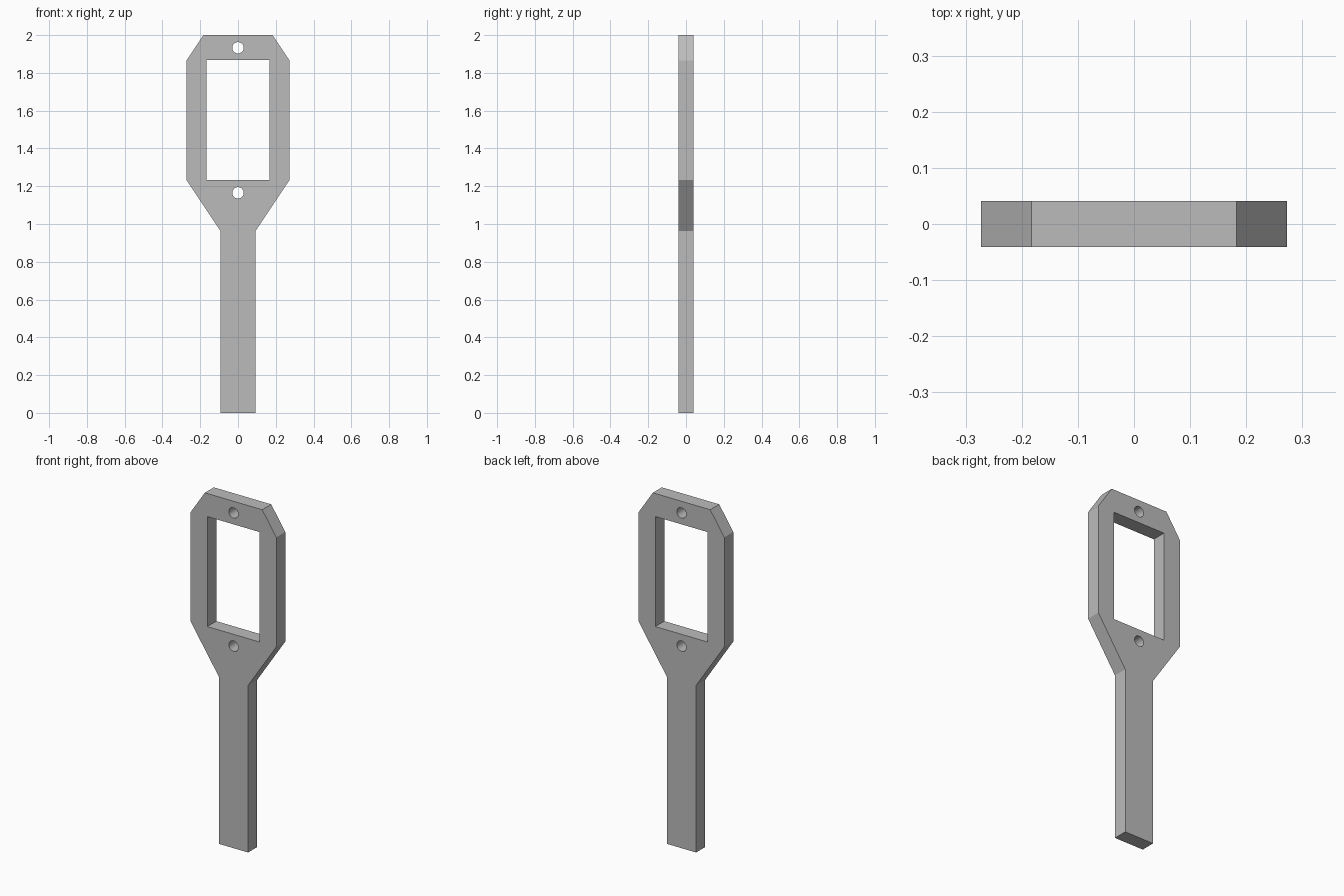
import bpy
import bmesh
from math import cos, sin, pi, radians
from mathutils import Matrix

if "Cube" in bpy.data.objects:
    bpy.data.objects.remove(bpy.data.objects["Cube"], do_unlink=True)

HALF_THICKNESS = 0.041

grey = bpy.data.materials.new("plain grey")
grey.use_nodes = True
colour = (0.5, 0.5, 0.5, 1)
grey.diffuse_color = colour
grey.node_tree.nodes["Principled BSDF"].inputs["Base Color"].default_value = colour


def mirrored(right_side):
    """Close a right-hand profile with its mirror image."""
    return right_side + [(-x, z) for x, z in reversed(right_side)]


def circle(z, radius=0.03, sides=32):
    return [(radius * cos(2 * pi * i / sides), z + radius * sin(2 * pi * i / sides))
            for i in range(sides)]


# Outline of handle and head, window opening, two pin holes
outline = mirrored([(0.093, 0), (0.093, 0.963), (0.273, 1.233),
                    (0.273, 1.865), (0.183, 2)])
window = mirrored([(0.167, 1.233), (0.167, 1.867)])
loops = [outline, window, circle(1.165), circle(1.933)]

# Filled flat profile with holes, extruded to the plate thickness
profile = bpy.data.curves.new("paddle_profile", "CURVE")
profile.dimensions = "2D"
profile.fill_mode = "BOTH"
profile.extrude = HALF_THICKNESS
for loop in loops:
    spline = profile.splines.new("POLY")
    spline.points.add(len(loop) - 1)
    for point, (x, z) in zip(spline.points, loop):
        point.co = (x, z, 0, 1)
    spline.use_cyclic_u = True

source = bpy.data.objects.new("profile_helper", profile)
bpy.context.collection.objects.link(source)
bpy.context.view_layer.update()
mesh = bpy.data.meshes.new_from_object(
    source.evaluated_get(bpy.context.evaluated_depsgraph_get()))
bpy.data.objects.remove(source, do_unlink=True)

# Stand the plate upright and weld it into one solid
bm = bmesh.new()
bm.from_mesh(mesh)
bm.transform(Matrix.Rotation(radians(90), 4, "X"))
bmesh.ops.remove_doubles(bm, verts=bm.verts, dist=0.0001)
bmesh.ops.recalc_face_normals(bm, faces=bm.faces)
bmesh.ops.dissolve_limit(bm, angle_limit=radians(1), verts=bm.verts, edges=bm.edges)
bm.to_mesh(mesh)
bm.free()

mesh.materials.clear()
mesh.materials.append(grey)
paddle = bpy.data.objects.new("paddle_frame", mesh)
bpy.context.collection.objects.link(paddle)

# Round pin holes shade smooth, all plate edges stay crisp
bpy.ops.object.select_all(action="DESELECT")
paddle.select_set(True)
bpy.context.view_layer.objects.active = paddle
bpy.ops.object.shade_smooth_by_angle(angle=radians(30))
